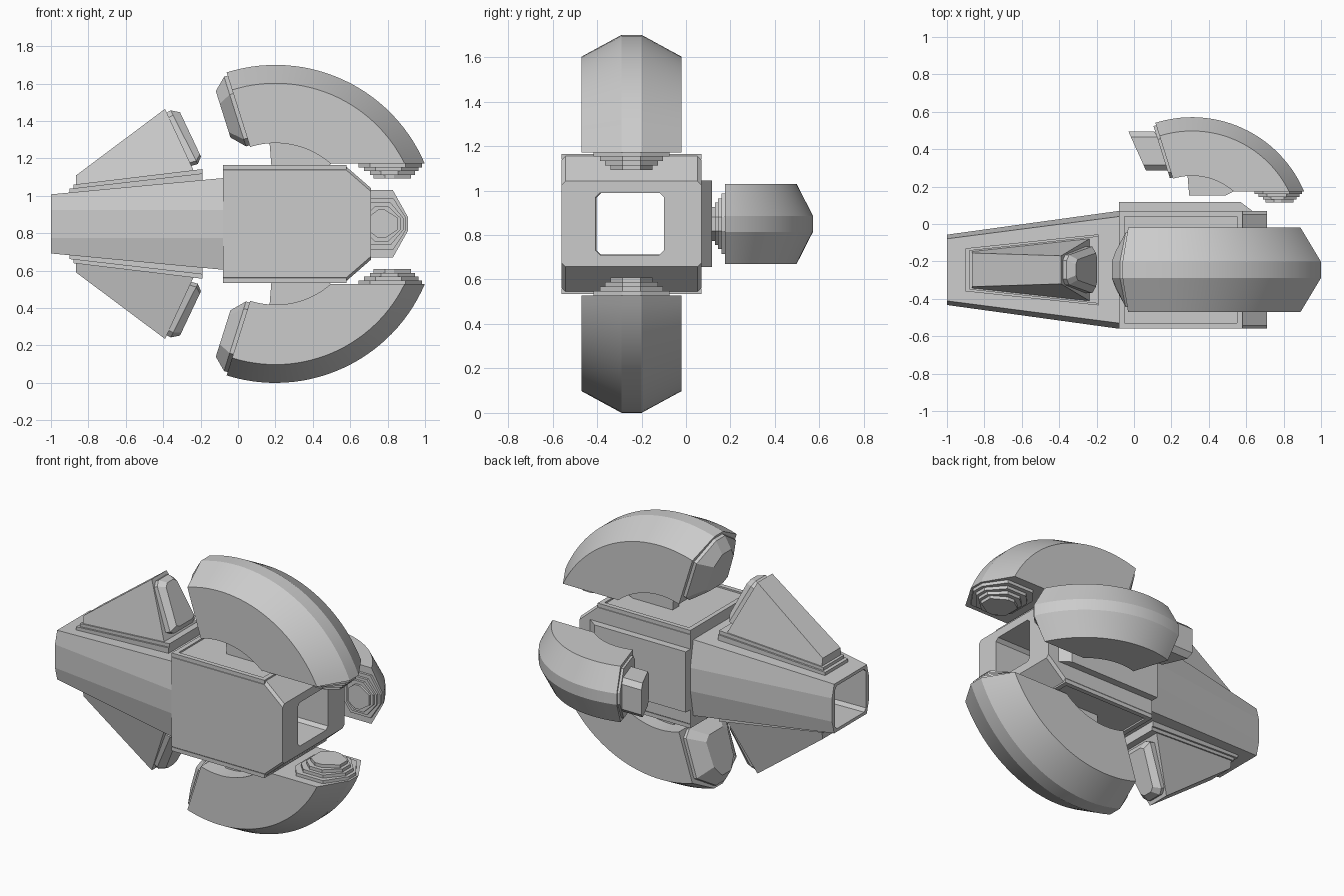
import bpy, bmesh
from math import sin, cos, asin, radians, sqrt

if "Cube" in bpy.data.objects:
    bpy.data.objects.remove(bpy.data.objects["Cube"])

YC, ZC = -0.245, 0.85   # long axis of the hull


def loft(name, rings, loop=False, smooth=False):
    """Skin equal-length rings; cap the ends unless the rings loop."""
    bm = bmesh.new()
    vs = [[bm.verts.new(p) for p in r] for r in rings]
    n, k = len(rings[0]), len(rings)
    for i in range(k if loop else k - 1):
        a, b = vs[i], vs[(i + 1) % k]
        for j in range(n):
            bm.faces.new((a[j], a[(j + 1) % n], b[(j + 1) % n], b[j]))
    if not loop:
        bm.faces.new(vs[0])
        bm.faces.new(vs[-1])
    bmesh.ops.recalc_face_normals(bm, faces=bm.faces)
    me = bpy.data.meshes.new(name)
    bm.to_mesh(me)
    bm.free()
    if smooth:
        me.polygons.foreach_set("use_smooth", [True] * len(me.polygons))
        me.set_sharp_from_angle(angle=radians(25))
    ob = bpy.data.objects.new(name, me)
    bpy.context.collection.objects.link(ob)
    return ob


def oct8(hy, hz, cy, cz):
    """Chamfered rectangle outline."""
    return [(-hy, -hz + cz), (-hy + cy, -hz), (hy - cy, -hz), (hy, -hz + cz),
            (hy, hz - cz), (hy - cy, hz), (-hy + cy, hz), (-hy, hz - cz)]


def xring(x, hy, hz, cy, cz, yc=YC, zc=ZC):
    return [(x, yc + a, zc + b) for a, b in oct8(hy, hz, cy, cz)]


# Hull with a through opening
loft("hull", [xring(-0.08, 0.315, 0.305, 0.018, 0.018),
              xring(0.58, 0.315, 0.305, 0.018, 0.018),
              xring(0.71, 0.315, 0.192, 0.018, 0.018),
              xring(0.71, 0.153, 0.14, 0.02, 0.02, YC - 0.008),
              xring(-0.08, 0.153, 0.14, 0.02, 0.02, YC - 0.008)], loop=True)

# Hollow tapering tail
loft("tail", [xring(-0.08, 0.315, 0.245, 0.03, 0.17),
              xring(-1.0, 0.188, 0.158, 0.022, 0.083),
              xring(-1.0, 0.158, 0.138, 0.02, 0.02),
              xring(-0.08, 0.28, 0.22, 0.02, 0.02)], loop=True)

# Plate on the back of the hull
loft("back_plate", [[(x, y, ZC + z) for x, y in
                     ((-0.08, 0.05), (-0.08, 0.117), (0.57, 0.117), (0.66, 0.05))]
                    for z in (-0.195, 0.195)])


def frame_ring(z, g):
    x0, x1, y0, y1 = -0.08 + g, 0.58 - g, YC - 0.315 + g, YC + 0.315 - g
    return [(x0, y0, z), (x1, y0, z), (x1, y1, z), (x0, y1, z)]


# Details mirrored above and below the hull
for s, tag in ((1, "upper"), (-1, "lower")):
    def Z(z):
        return ZC + s * (z - 0.85)

    loft(tag + "_rim", [frame_ring(Z(a), b) for a, b in
                        ((1.14, 0.0), (1.165, 0.0), (1.165, 0.03), (1.14, 0.03))], loop=True)

    def fin_ring(left, right):
        (x0, z0, w0), (x1, z1, w1) = left, right
        return [(x0, YC - w0, Z(z0)), (x1, YC - w1, Z(z1)),
                (x1, YC + w1, Z(z1)), (x0, YC + w0, Z(z0))]

    # Two stepped base plates, wedge fin and its rear block
    loft(tag + "_fin_base", [fin_ring((-0.90, 1.00, 0.115), (-0.19, 1.07, 0.19)),
                             fin_ring((-0.90, 1.038, 0.115), (-0.19, 1.12, 0.19))])
    loft(tag + "_fin_step", [fin_ring((-0.88, 1.03, 0.105), (-0.19, 1.11, 0.18)),
                             fin_ring((-0.88, 1.06, 0.105), (-0.19, 1.143, 0.18))])
    loft(tag + "_fin", [fin_ring((-0.865, 1.05, 0.1), (-0.235, 1.13, 0.168)),
                        fin_ring((-0.865, 1.11, 0.09), (-0.39, 1.465, 0.075))])

    def block_ring(top, bot, wt, wb, c):
        def at(t, w):
            return (top[0] + (bot[0] - top[0]) * t,
                    YC + w, Z(top[1] + (bot[1] - top[1]) * t))
        return [at(0, wt - c), at(c * 3, wt), at(1 - c * 2, wb), at(1, wb - c),
                at(1, c - wb), at(1 - c * 2, -wb), at(c * 3, -wt), at(0, c - wt)]

    loft(tag + "_fin_block", [block_ring((-0.39, 1.44), (-0.25, 1.16), 0.08, 0.125, 0.03),
                              block_ring((-0.36, 1.457), (-0.215, 1.17), 0.08, 0.125, 0.03),
                              block_ring((-0.31, 1.447), (-0.198, 1.21), 0.055, 0.09, 0.025)])

# Curved armour, built in local (u along, w across, v outward)
PROFILE = [(0.45, -0.225), (0.77, -0.225), (0.868, -0.045),
           (0.868, 0.045), (0.77, 0.225), (0.45, 0.225)]
A0, CUT, SEG = radians(107.5), 0.34, 28


def armour(tag, P, block):
    rings = []
    for i in range(SEG + 1):
        r_ = []
        for r, w in PROFILE:
            a = A0 + (asin(CUT / r) - A0) * i / SEG
            r_.append(P(r * cos(a), w, r * sin(a)))
        rings.append(r_)
    loft(tag + "_armour", rings, smooth=True)

    def end_ring(pts, t):
        pts = pts + [(r, -w) for r, w in reversed(pts)]
        return [P(r * cos(A0) - t * sin(A0), w, r * sin(A0) + t * cos(A0)) for r, w in pts]

    # Tapered end block, or just a collar
    wide = [(0.46, -0.15), (0.5, -0.2), (0.75, -0.2), (0.85, -0.045)]
    slim = [(0.53, -0.07), (0.56, -0.11), (0.72, -0.1), (0.79, -0.045)]
    tail_end = [end_ring(slim, 0.085)] if block else []
    loft(tag + "_end_cap", [end_ring(wide, -0.02), end_ring(wide, 0.02)] + tail_end)

    # Stepped plates under the cut end
    for k, (u0, u1, h) in enumerate(((0.445, 0.785, 0.17), (0.475, 0.765, 0.142),
                                     (0.505, 0.745, 0.12), (0.525, 0.725, 0.095))):
        half = [(u0, -h * 0.55), (u0 + 0.06, -h), (u1 - 0.09, -h), (u1, -0.04)]
        plan = half + [(u, -w) for u, w in reversed(half)]
        loft(f"{tag}_vent_{k + 1}", [[P(u, w, v) for u, w in plan]
                                     for v in (CUT + 0.01, CUT - 0.02 * (k + 1))])

    # Pair of mounting webs down to the hull
    arc = [(0.47 * cos(radians(a)), 0.47 * sin(radians(a))) for a in (94, 82, 70, 58, 48)]
    web = [(-0.02, 0.31)] + arc + [(0.29, 0.335), (0.24, 0.31)]
    for k, w0 in enumerate((-0.125, 0.06)):
        loft(f"{tag}_web_{k + 1}", [[P(u, w, v) for u, v in web] for w in (w0, w0 + 0.065)])


armour("upper", lambda u, w, v: (0.2 + u, YC + w, 0.832 + v), True)
armour("lower", lambda u, w, v: (0.2 + u, YC + w, 0.868 - v), True)
armour("back", lambda u, w, v: (0.31 + 0.75 * u, -0.08 + 0.75 * v, ZC + 0.8 * w), False)

# Square neck on the end of the back armour
neck = [(0.39 + a, b) for a, b in oct8(0.105, 0.11, 0.03, 0.03)]
loft("back_neck", [[(-0.03 + (0.495 - y) * 0.45 + d, y, ZC + z) for y, z in neck]
                   for d in (0.0, 0.14)])
